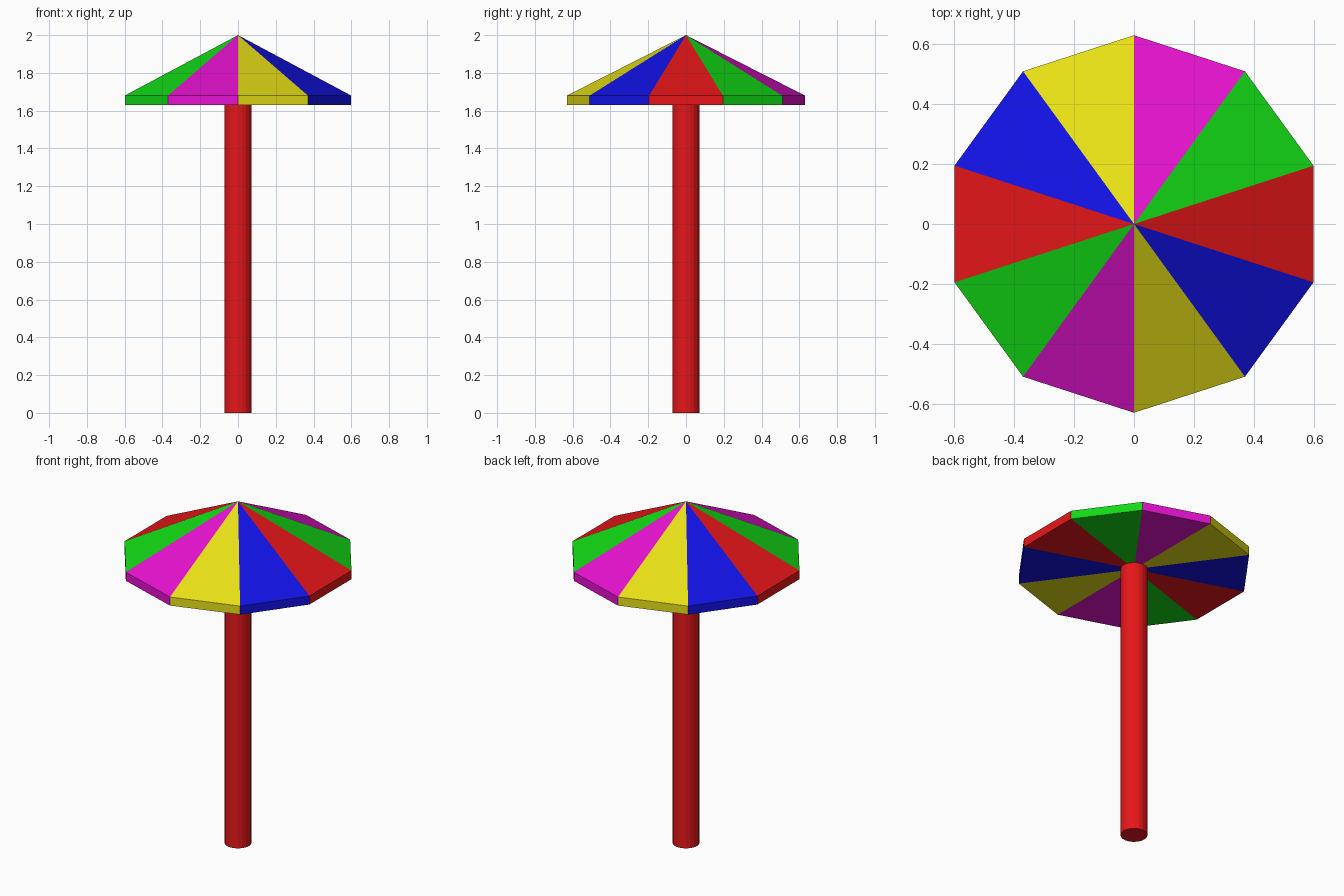
import bpy, bmesh
from math import cos, sin, radians

if "Cube" in bpy.data.objects:
    bpy.data.objects.remove(bpy.data.objects["Cube"])

SIDES, RADIUS = 10, 0.63
RIM_LOW, RIM_HIGH, APEX = 1.63, 1.68, 2.0


def material(name, rgb):
    m = bpy.data.materials.new(name)
    m.diffuse_color = (*rgb, 1)
    m.use_nodes = True
    m.node_tree.nodes["Principled BSDF"].inputs["Base Color"].default_value = m.diffuse_color
    return m


red = material("red", (0.8, 0.008, 0.01))
panel_colours = [
    red,
    material("green", (0.006, 0.7, 0.008)),
    material("magenta", (0.8, 0.006, 0.64)),
    material("yellow", (0.8, 0.74, 0.008)),
    material("blue", (0.006, 0.006, 0.8)),
]

# Canopy: ten panels, each with a sloped top, a rim face and a flat underside
bm = bmesh.new()


def ring(z):
    angles = [radians(360 / SIDES * (i - 0.5)) for i in range(SIDES)]
    return [bm.verts.new((RADIUS * cos(a), RADIUS * sin(a), z)) for a in angles]


low, high = ring(RIM_LOW), ring(RIM_HIGH)
apex = bm.verts.new((0, 0, APEX))
hub = bm.verts.new((0, 0, RIM_LOW))
for i in range(SIDES):
    j = (i + 1) % SIDES
    for corners in ((high[i], high[j], apex),
                    (low[i], low[j], high[j], high[i]),
                    (low[j], low[i], hub)):
        bm.faces.new(corners).material_index = i % len(panel_colours)

mesh = bpy.data.meshes.new("canopy")
bm.to_mesh(mesh)
bm.free()
for m in panel_colours:
    mesh.materials.append(m)
bpy.context.collection.objects.link(bpy.data.objects.new("canopy", mesh))

# Pole
bpy.ops.mesh.primitive_cylinder_add(vertices=20, radius=0.072, depth=RIM_LOW,
                                    location=(0, 0, RIM_LOW / 2))
pole = bpy.context.object
pole.name = "pole"
pole.data.materials.append(red)
